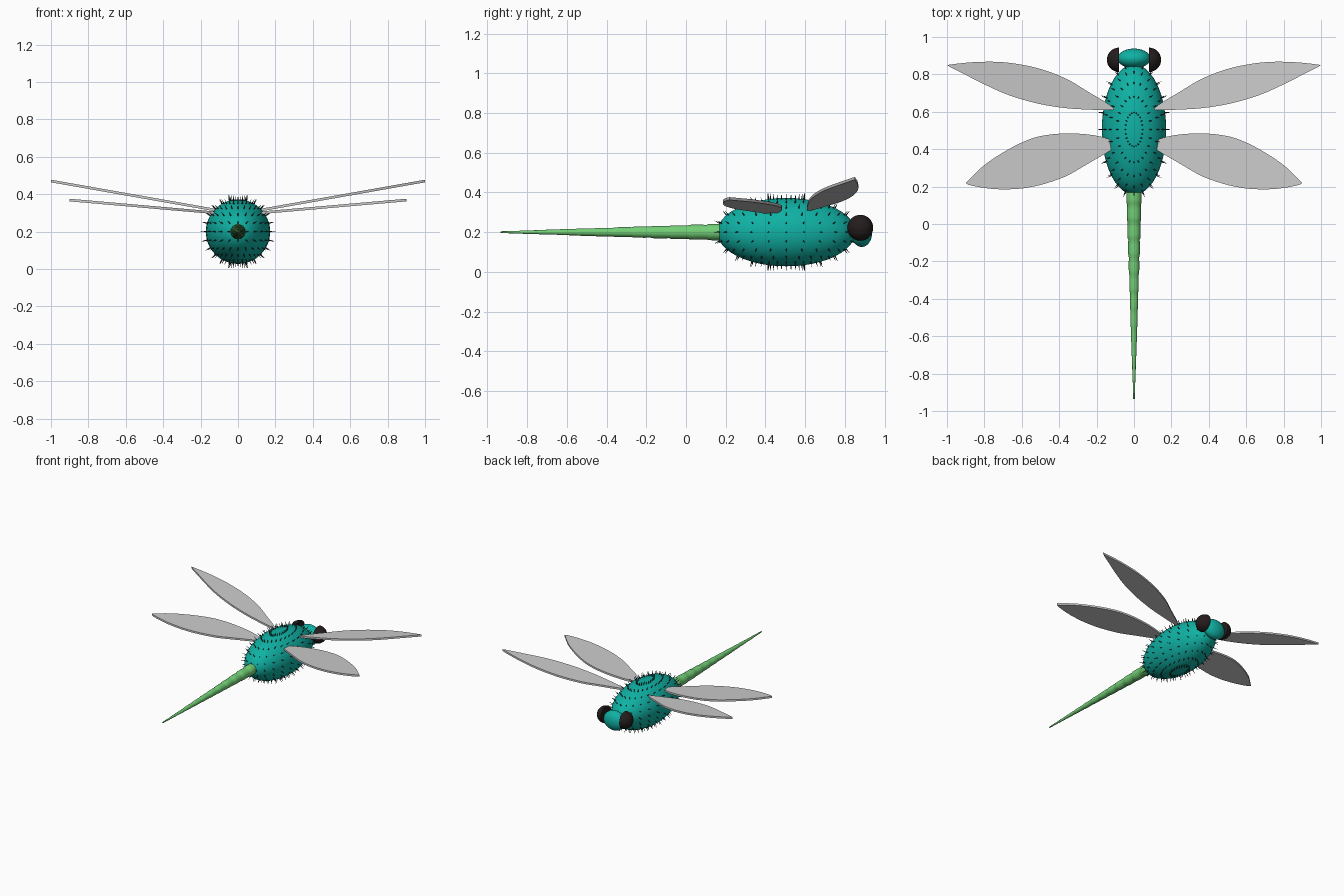
import bpy, bmesh
from math import sin, cos, pi, tan, radians, sqrt
from mathutils import Vector, Matrix

if "Cube" in bpy.data.objects:
    bpy.data.objects.remove(bpy.data.objects["Cube"])


def material(name, rgb):
    m = bpy.data.materials.new(name)
    m.diffuse_color = (*rgb, 1)
    m.use_nodes = True
    m.node_tree.nodes["Principled BSDF"].inputs["Base Color"].default_value = m.diffuse_color
    return m


TEAL = material("teal", (0.005, 0.44, 0.37))
GREEN = material("green", (0.17, 0.62, 0.18))
DARK = material("dark", (0.018, 0.012, 0.012))
BRISTLE = material("bristle", (0.01, 0.03, 0.03))


def finish(name, bm, mat=None, angle=35):
    bmesh.ops.recalc_face_normals(bm, faces=bm.faces)
    me = bpy.data.meshes.new(name)
    bm.to_mesh(me)
    bm.free()
    ob = bpy.data.objects.new(name, me)
    bpy.context.collection.objects.link(ob)
    if mat:
        me.materials.append(mat)
    bpy.ops.object.select_all(action='DESELECT')
    ob.select_set(True)
    bpy.context.view_layer.objects.active = ob
    bpy.ops.object.shade_smooth_by_angle(angle=radians(angle))
    return ob


def ellipsoid(bm, centre, radii):
    mat = Matrix.Translation(centre) @ Matrix.Diagonal((*radii, 1))
    bmesh.ops.create_uvsphere(bm, u_segments=48, v_segments=24, radius=1, matrix=mat)


# Thorax and head
C, R = Vector((0, 0.505, 0.2)), Vector((0.172, 0.348, 0.172))
bm = bmesh.new()
ellipsoid(bm, C, R)
finish("thorax", bm, TEAL)
bm = bmesh.new()
ellipsoid(bm, (0, 0.885, 0.2), (0.088, 0.053, 0.075))
finish("head", bm, TEAL)

# Domed eyes, flat on the inner side
for side, label in ((1, "right"), (-1, "left")):
    bm = bmesh.new()
    ellipsoid(bm, (side * 0.08, 0.878, 0.222), (0.065, 0.065, 0.065))
    cut = bmesh.ops.bisect_plane(bm, geom=bm.verts[:] + bm.edges[:] + bm.faces[:], dist=1e-5,
                                 plane_co=(side * 0.08, 0, 0), plane_no=(side, 0, 0), clear_inner=True)
    bmesh.ops.holes_fill(bm, edges=[e for e in bm.edges if e.is_boundary])
    finish(label + "_eye", bm, DARK)

# Segmented tapering tail, lathed along y
bm = bmesh.new()
profile, n = [], 12
y0, y1 = 0.2, -0.935
for i in range(n):
    for f, swell in ((0, 0.96), (0.3, 1.02), (0.7, 1.06), (0.93, 1.05)):
        t = (i + f) / n
        profile.append((y0 + (y1 - y0) * t, (0.041 - 0.037 * t) * swell))
profile.append((y1, 0.004))
rings = [[bm.verts.new((r * cos(2 * pi * k / 24), y, 0.2 + r * sin(2 * pi * k / 24))) for k in range(24)]
         for y, r in profile]
for a, b in zip(rings, rings[1:]):
    for k in range(24):
        bm.faces.new((a[k], a[(k + 1) % 24], b[(k + 1) % 24], b[k]))
bm.faces.new(rings[0])
bm.faces.new(rings[-1])
finish("tail", bm, GREEN)

# Bristles standing on the thorax along its rings
bm = bmesh.new()
for i in range(1, 12):
    lat = pi * i / 12
    for k in range(24):
        lon = 2 * pi * k / 24
        unit = Vector((sin(lat) * cos(lon), sin(lat) * sin(lon), cos(lat)))
        p = C + unit * R
        d = Vector([u / r for u, r in zip(unit, R)]).normalized()
        m = Matrix.Translation(p + d * 0.01) @ d.to_track_quat('Z', 'Y').to_matrix().to_4x4()
        bmesh.ops.create_cone(bm, cap_ends=True, segments=6, radius1=0.004, radius2=0.0006,
                              depth=0.036, matrix=m)
finish("bristles", bm, BRISTLE)


def smooth_path(pts, steps=6):
    # Catmull-Rom through the points
    P = [Vector(p) for p in pts]
    P = [2 * P[0] - P[1]] + P + [2 * P[-1] - P[-2]]
    out = []
    for a, b, c, d in zip(P, P[1:], P[2:], P[3:]):
        for s in range(steps):
            t = s / steps
            out.append(0.5 * (2 * b + (c - a) * t + (2 * a - 5 * b + 4 * c - d) * t * t
                              + (3 * b - a - 3 * c + d) * t ** 3))
    return out + [P[-2]]


def wing(name, lead, trail, root_z, tilt, side, thick=0.014):
    # Thin leaf-shaped plate tilted up along x
    edge = smooth_path(lead) + smooth_path(trail[::-1])[1:-1]
    bm = bmesh.new()
    loops = [[bm.verts.new((side * p.x, p.y, root_z + (p.x - 0.1) * tan(radians(tilt)) + h)) for p in edge]
             for h in (-thick / 2, thick / 2)]
    lo, hi = loops
    n = len(edge)
    bm.faces.new(lo)
    bm.faces.new(hi)
    for i in range(n):
        bm.faces.new((lo[i], lo[(i + 1) % n], hi[(i + 1) % n], hi[i]))
    finish(name, bm)


FRONT_LEAD = [(0.1, 0.612), (0.15, 0.65), (0.25, 0.71), (0.35, 0.77), (0.46, 0.816), (0.57, 0.846),
              (0.7, 0.865), (0.82, 0.867), (0.92, 0.86), (1.0, 0.85)]
FRONT_TRAIL = [(0.1, 0.608), (0.2, 0.61), (0.35, 0.618), (0.47, 0.635), (0.57, 0.658), (0.68, 0.693),
               (0.78, 0.737), (0.9, 0.797), (1.0, 0.848)]
REAR_LEAD = [(0.08, 0.425), (0.13, 0.452), (0.19, 0.47), (0.27, 0.481), (0.36, 0.484), (0.45, 0.478),
             (0.55, 0.456), (0.67, 0.4), (0.8, 0.315), (0.9, 0.22)]
REAR_TRAIL = [(0.08, 0.42), (0.15, 0.378), (0.25, 0.32), (0.35, 0.262), (0.43, 0.23), (0.52, 0.204),
              (0.62, 0.188), (0.73, 0.186), (0.82, 0.196), (0.9, 0.213)]
for side, label in ((1, "right"), (-1, "left")):
    wing(label + "_front_wing", FRONT_LEAD, FRONT_TRAIL, 0.312, 10, side)
    wing(label + "_rear_wing", REAR_LEAD, REAR_TRAIL, 0.299, 5, side)
